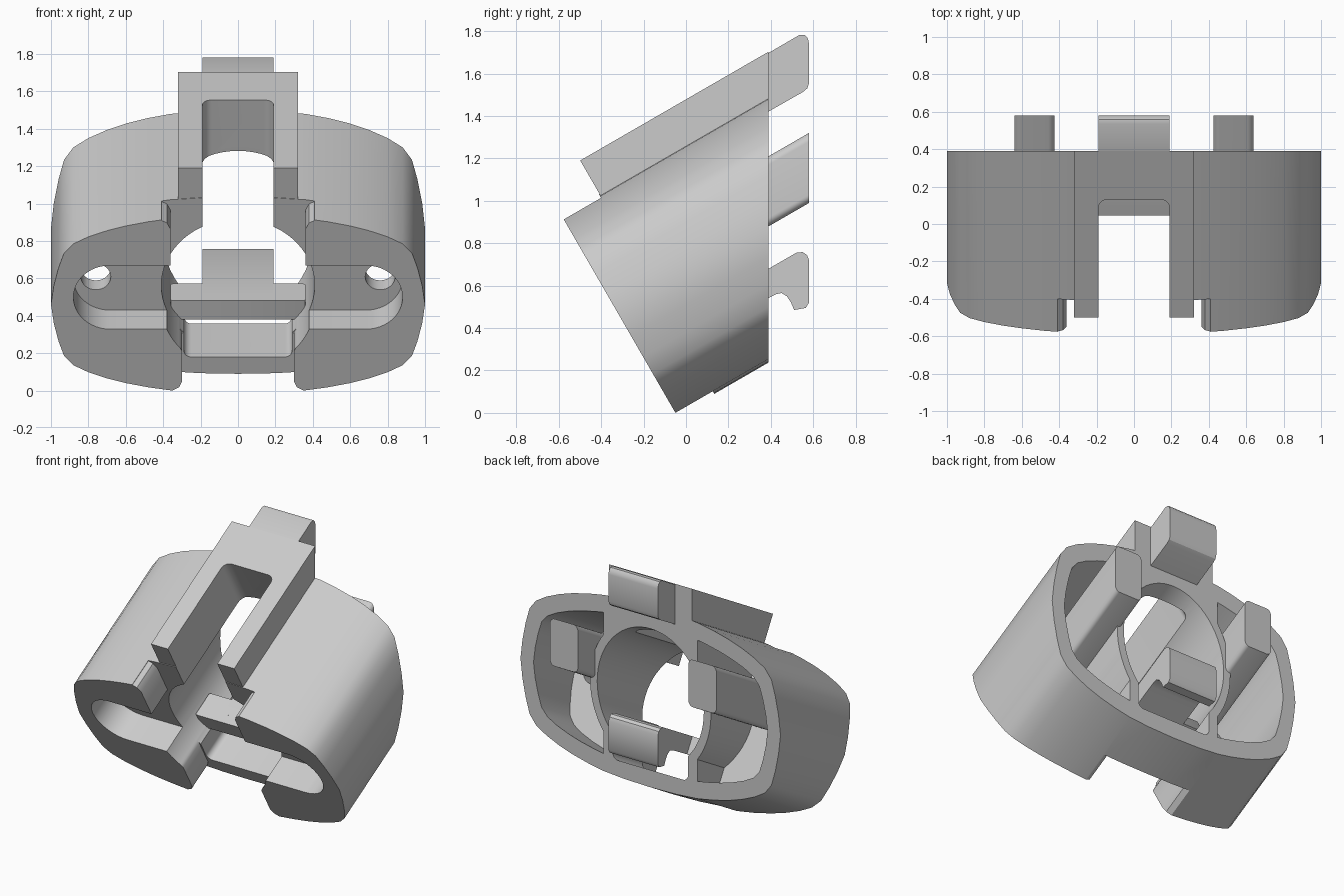
import bpy, bmesh, math

cube = bpy.data.objects.get("Cube")
if cube:
    bpy.data.objects.remove(cube, do_unlink=True)

TILT = math.radians(30)   # the housing is extruded along a 30 degree incline
MID = 0.556               # height of the bore axis across the incline
FRONT, STEP, BACK, TIP = -0.043, 0.16, 0.39, 0.58
FAR = 2.0


def prism(name, pts, lo, hi, axis="along"):
    """Extrude a 2D outline along the incline, up from it, or across the width."""
    place = {"along": lambda a, b, c: (a, c, b),
             "up": lambda a, b, c: (a, b, c),
             "across": lambda a, b, c: (c, a, b)}[axis]
    bm = bmesh.new()
    low = [bm.verts.new(place(a, b, lo)) for a, b in pts]
    high = [bm.verts.new(place(a, b, hi)) for a, b in pts]
    bm.faces.new(low)
    bm.faces.new(high)
    n = len(pts)
    for i in range(n):
        j = (i + 1) % n
        bm.faces.new((low[i], low[j], high[j], high[i]))
    bmesh.ops.recalc_face_normals(bm, faces=bm.faces)
    mesh = bpy.data.meshes.new(name)
    bm.to_mesh(mesh)
    bm.free()
    obj = bpy.data.objects.new(name, mesh)
    bpy.context.collection.objects.link(obj)
    if axis != "across":
        obj.rotation_euler.x = TILT
    return obj


def rounded(x0, x1, y0, y1, r, steps=8):
    pts = []
    corners = ((x1 - r, y1 - r), (x0 + r, y1 - r), (x0 + r, y0 + r), (x1 - r, y0 + r))
    for k, (cx, cy) in enumerate(corners):
        for i in range(steps + 1):
            a = math.pi / 2 * (k + i / steps)
            pts.append((cx + r * math.cos(a), cy + r * math.sin(a)))
    return pts


def circle(x, y, r, n=64):
    return [(x + r * math.cos(math.tau * i / n), y + r * math.sin(math.tau * i / n))
            for i in range(n)]


def mirrored(pts):
    return pts + [(-x, y) for x, y in reversed(pts)]


def combine(obj, tool, operation="DIFFERENCE"):
    mod = obj.modifiers.new("combine", "BOOLEAN")
    mod.object, mod.operation, mod.solver = tool, operation, "EXACT"
    tool.hide_render = True
    bpy.context.view_layer.update()
    bpy.context.view_layer.objects.active = obj
    bpy.ops.object.modifier_apply(modifier=mod.name)
    bpy.data.objects.remove(tool, do_unlink=True)


def trim_back(obj, y):
    combine(obj, prism("trim", [(y, -FAR), (y + 3, -FAR), (y + 3, 3), (y, 3)],
                       -FAR, FAR, "across"))


# Outer shell outline: one quarter, reflected to make the full loop
quarter = [(0, .545), (.2, .541), (.36, .53), (.48, .511), (.6, .485), (.7, .456),
           (.8, .418), (.88, .375), (.93, .318), (.96, .225), (.985, .115), (1, 0)]
right_side = quarter + [(x, -d) for x, d in reversed(quarter[:-1])]
outline = [(x, MID + d) for x, d in right_side]
outline += [(-x, MID + d) for x, d in reversed(right_side[1:-1])]
housing = prism("housing", outline, FRONT, 1.5)

# Front centre notch with rounded lips
notch = [(.41, FAR), (.41, 1.075), (.38, 1.06), (.36, 1.02), (.36, .38),
         (.30, .27), (.30, .08), (.315, .045), (.35, .025), (.35, -1)]
combine(housing, prism("notch", mirrored(notch), -1, STEP))

# Top rail
combine(housing, prism("rail", [(-.32, 1.0), (.32, 1.0), (.32, 1.28), (-.32, 1.28)],
                       STEP + .003, 1.5), "UNION")
trim_back(housing, BACK)

# Bore, lower window, front stadium recess and rail slot
combine(housing, prism("bore", circle(0, MID, .41), -1, FAR))
combine(housing, prism("window", rounded(-.29, .29, .115, .36, .04), -1, FAR))
combine(housing, prism("recess", rounded(-.88, .88, .404, .797, .196, 12), -1, STEP))
combine(housing, prism("slot", rounded(-.19, .19, -1, .89, .05), .7, FAR, "up"))

# Rear side pockets wrapped around the bore wall, with screw holes
for side in (-1, 1):
    inner = [(x * .9, MID + d * .81) for x, d in right_side if x > .4]
    inner = [(.36, MID + .425)] + inner + [(.36, MID - .425)]
    pocket = prism("pocket", [(side * x, v) for x, v in inner], .26, FAR)
    combine(pocket, prism("bore_wall", circle(0, MID, .465), -1, 3))
    combine(housing, pocket)
    combine(housing, prism("hole", circle(side * .76, .61, .08, 32), -1, FAR))

# Rear side prongs
prongs = []
for side, name in ((1, "left_prong"), (-1, "right_prong")):
    ends = sorted((side * .425, side * .64))
    prong = prism(name, rounded(*ends, .567, .853, .035), .25, 1.5)
    trim_back(prong, TIP)
    prongs.append(prong)

# Upper tab, continuing the rail past the back face
upper = [(.3, 1.645), (.535, 1.782), (.56, 1.782), (.575, 1.765), (TIP, 1.74),
         (TIP, 1.555), (.572, 1.53), (.55, 1.512), (.3, 1.37)]
upper_tab = prism("upper_tab", upper, -.19, .19, "across")

# Lower bridge across the bore and its hooked clip
lower_bridge = prism("lower_bridge", rounded(-.36, .36, .28, .46, .01, 2), .277, .394, "up")
hook = [(.1, .513), (.52, .755), (.55, .758), (.57, .745), (TIP, .72), (TIP, .52),
        (.565, .495), (.51, .485), (.495, .52), (.475, .55), (.45, .565), (.425, .56),
        (.39, .542), (.16, .412)]
lower_clip = prism("lower_clip", hook, -.19, .19, "across")

# Smooth curved faces, sharp edges kept
for obj in [housing, upper_tab, lower_bridge, lower_clip] + prongs:
    bpy.ops.object.select_all(action="DESELECT")
    obj.select_set(True)
    bpy.context.view_layer.objects.active = obj
    bpy.ops.object.shade_smooth_by_angle(angle=math.radians(32))
